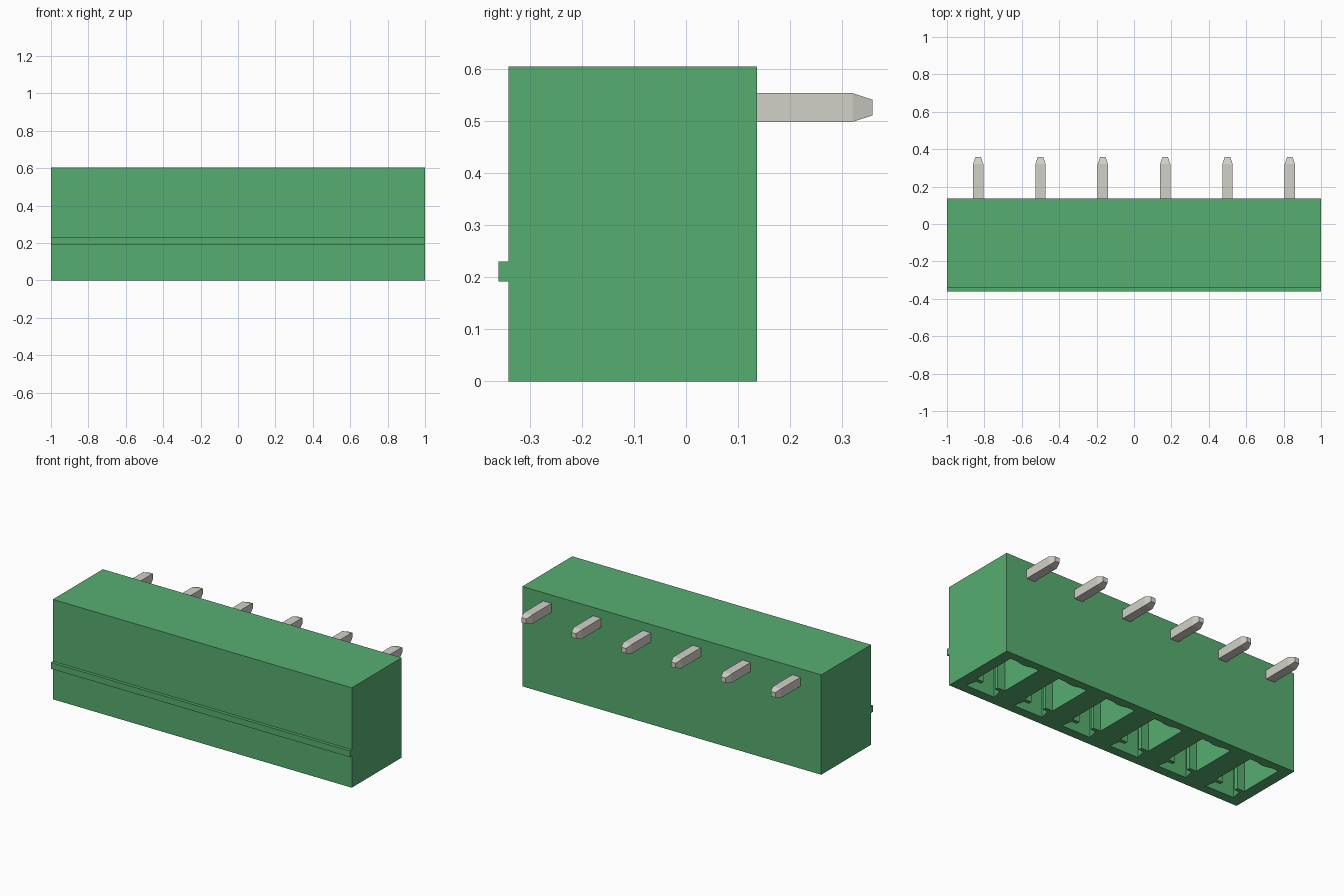
import bpy, bmesh, math
from mathutils import Vector

cube = bpy.data.objects.get("Cube")
if cube:
    bpy.data.objects.remove(cube)

POLES, PITCH = 6, 1 / 3
FRONT, BACK, HEIGHT = -0.341, 0.136, 0.604
PIN_Y, PIN_Z, PIN_R = -0.061, 0.5255, 0.0275
MM = 1 / 15.24
pole_x = [(i - (POLES - 1) / 2) * PITCH for i in range(POLES)]


def material(name, color):
    m = bpy.data.materials.new(name)
    m.use_nodes = True
    m.diffuse_color = (*color, 1)
    m.node_tree.nodes["Principled BSDF"].inputs["Base Color"].default_value = (*color, 1)
    return m


green = material("green plastic", (0.095, 0.42, 0.166))
metal = material("tinned metal", (0.645, 0.638, 0.572))


def finish(name, bm, mat):
    bmesh.ops.recalc_face_normals(bm, faces=bm.faces)
    mesh = bpy.data.meshes.new(name)
    bm.to_mesh(mesh)
    bm.free()
    mesh.materials.append(mat)
    obj = bpy.data.objects.new(name, mesh)
    bpy.context.collection.objects.link(obj)
    return obj


def box(name, lo, hi, mat):
    bm = bmesh.new()
    bmesh.ops.create_cube(bm, size=1)
    lo, hi = Vector(lo), Vector(hi)
    for v in bm.verts:
        v.co = (lo + hi) / 2 + v.co * (hi - lo)
    return finish(name, bm, mat)


def loft(bm, rings):
    """Skin a list of equal closed rings and cap both ends."""
    loops = [[bm.verts.new(p) for p in ring] for ring in rings]
    n = len(loops[0])
    for a, b in zip(loops, loops[1:]):
        for i in range(n):
            j = (i + 1) % n
            bm.faces.new((a[i], a[j], b[j], b[i]))
    bm.faces.new(loops[0][::-1])
    bm.faces.new(loops[-1])


# Housing block and the rib along its front
housing = box("housing", (-1, FRONT, 0), (1, BACK, HEIGHT), green)
box("front_rib", (-1, -0.36, 0.192), (1, FRONT, 0.23), green)

# Socket outline: arched back wall, main bay, neck and dovetail slot (half, mirrored)
arc_y, arc_r = 3.95, 1.858
half = []
for i in range(6):
    t = math.radians(23.8) * i / 5
    half.append((arc_r * math.sin(t), arc_y - arc_r * math.cos(t)))
half += [(1.5, 2.25), (1.5, -2.05), (0.75, -2.05), (0.75, -2.4),
         (1.25, -2.4), (1.5, -3.4)]
outline = half + [(-x, y) for x, y in reversed(half[1:])]

# Cut the sockets up from the underside
bm = bmesh.new()
for px in pole_x:
    loft(bm, [[(px + x * MM, PIN_Y + y * MM, z) for x, y in outline]
              for z in (-0.1, 0.46)])
cutter = finish("socket_cutter", bm, green)
cutter.hide_render = True
mod = housing.modifiers.new("sockets", "BOOLEAN")
mod.operation = "DIFFERENCE"
mod.solver = "EXACT"
mod.object = cutter
bpy.context.view_layer.objects.active = housing
housing.select_set(True)
bpy.ops.object.modifier_apply(modifier=mod.name)
bpy.data.objects.remove(cutter)


# Right-angle pins: tapered tail at the back, mitred bend, contact in the socket
def tail_ring(px, y, r):
    return [(px + sx * r, y, PIN_Z + sz * r)
            for sx, sz in ((-1, -1), (1, -1), (1, 1), (-1, 1))]


def contact_ring(px, z, r):
    return [(px + sx * r, PIN_Y - sz * r, z)
            for sx, sz in ((-1, -1), (1, -1), (1, 1), (-1, 1))]


for n, px in enumerate(pole_x, 1):
    r = PIN_R
    mitre = [(px + sx * r, PIN_Y - sz * r, PIN_Z + sz * r)
             for sx, sz in ((-1, -1), (1, -1), (1, 1), (-1, 1))]
    bm = bmesh.new()
    loft(bm, [tail_ring(px, 0.358, 0.015), tail_ring(px, 0.32, r), mitre,
              contact_ring(px, 0.17, r), contact_ring(px, 0.13, 0.015)])
    finish(f"pin_{n}", bm, metal)
